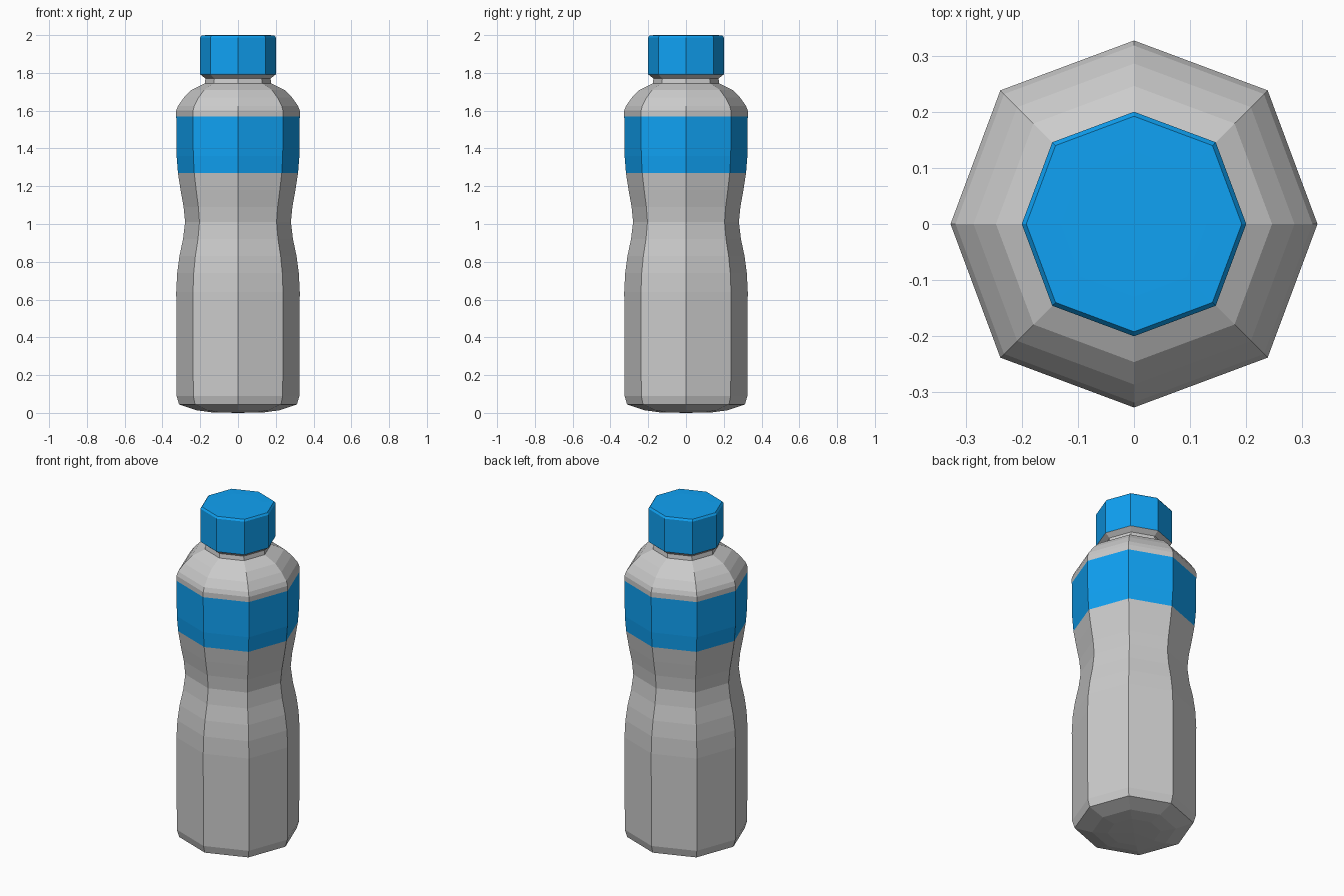
import bpy, bmesh, math

if "Cube" in bpy.data.objects:
    bpy.data.objects.remove(bpy.data.objects["Cube"])

SIDES = 8
DIAGONAL = 1.03  # corners between the axes sit slightly further out

blue = bpy.data.materials.new("blue")
blue.diffuse_color = (0.005, 0.36, 0.9, 1)
blue.use_nodes = True
blue.node_tree.nodes["Principled BSDF"].inputs["Base Color"].default_value = blue.diffuse_color
grey = bpy.data.materials.new("grey")
grey.diffuse_color = (0.8, 0.8, 0.8, 1)
grey.use_nodes = True
grey.node_tree.nodes["Principled BSDF"].inputs["Base Color"].default_value = grey.diffuse_color


def lathe(name, profile, materials, blue_range=None):
    """Turn (radius, z) points into eight-sided rings; radius 0 makes a pole."""
    bm = bmesh.new()
    rings = []
    for r, z in profile:
        if r == 0:
            rings.append([bm.verts.new((0, 0, z))] * SIDES)
            continue
        ring = []
        for i in range(SIDES):
            a = math.tau * i / SIDES
            k = r * (DIAGONAL if i % 2 else 1)
            ring.append(bm.verts.new((k * math.cos(a), k * math.sin(a), z)))
        rings.append(ring)
    for n, (low, high) in enumerate(zip(rings, rings[1:])):
        mid = (profile[n][1] + profile[n + 1][1]) / 2
        for i in range(SIDES):
            j = (i + 1) % SIDES
            corners = dict.fromkeys((low[i], low[j], high[j], high[i]))
            face = bm.faces.new(list(corners))
            if blue_range and blue_range[0] < mid < blue_range[1]:
                face.material_index = 1
    mesh = bpy.data.meshes.new(name)
    bm.to_mesh(mesh)
    bm.free()
    for m in materials:
        mesh.materials.append(m)
    obj = bpy.data.objects.new(name, mesh)
    bpy.context.collection.objects.link(obj)
    return obj


# Bottle body: base, grip waist, blue label band, shoulder and neck flange
body = [(0, 0), (0.14, 0.003), (0.22, 0.014), (0.312, 0.045), (0.325, 0.09),
        (0.327, 0.64), (0.322, 0.74), (0.31, 0.83), (0.291, 0.92),
        (0.28, 1.01), (0.288, 1.09), (0.304, 1.18), (0.318, 1.27),
        (0.325, 1.36), (0.327, 1.57), (0.327, 1.60), (0.318, 1.625),
        (0.286, 1.67), (0.246, 1.71), (0.176, 1.745), (0.172, 1.77),
        (0.2, 1.792)]
lathe("bottle_body", body, [grey, blue], (1.27, 1.57))

# Cap with a small bevel around its top
lathe("cap", [(0.2, 1.792), (0.2, 1.988), (0.192, 1.999), (0.13, 2.0), (0, 2.0)], [blue])
